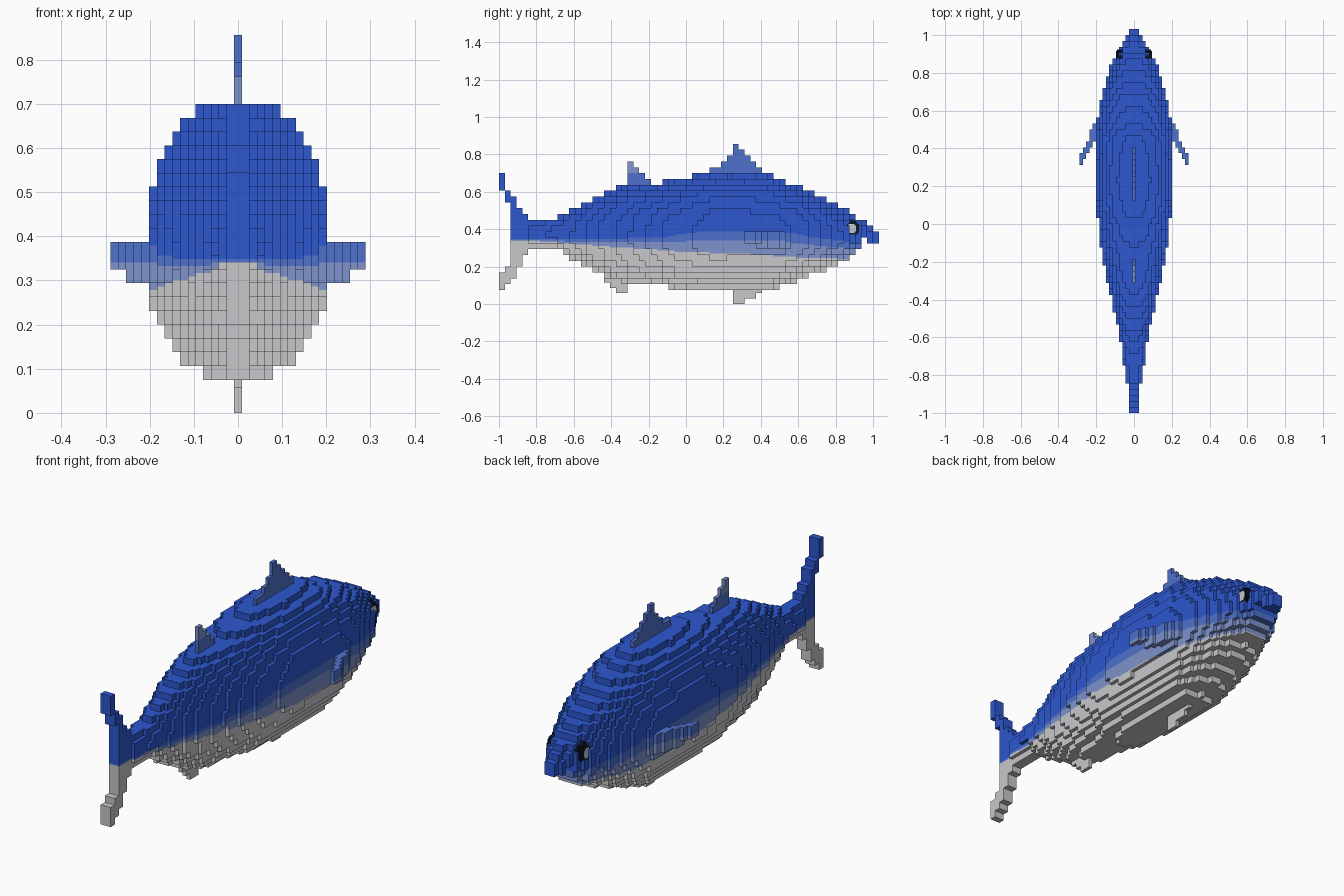
import bpy, bmesh, math

if "Cube" in bpy.data.objects:
    bpy.data.objects.remove(bpy.data.objects["Cube"])

CELL = (0.0175, 0.03125, 0.03125)


def material(name, rgb):
    m = bpy.data.materials.new(name)
    lin = [((c / 255 + 0.055) / 1.055) ** 2.4 if c > 10 else c / 255 / 12.92 for c in rgb]
    m.diffuse_color = (*lin, 1)
    m.use_nodes = True
    m.node_tree.nodes["Principled BSDF"].inputs["Base Color"].default_value = m.diffuse_color
    return m


MATS = [material("deep_blue", (44, 87, 207)), material("mid_blue", (78, 113, 204)),
        material("pale_blue", (126, 147, 204)), material("belly_grey", (200, 200, 203)),
        material("eye_black", (14, 24, 42))]
DEEP, MID, PALE, GREY, BLACK = range(5)


def curve(points, t):
    """Linear interpolation through (t, value) points."""
    for (a, va), (b, vb) in zip(points, points[1:]):
        if t <= b:
            return va + (vb - va) * max(0, t - a) / (b - a)
    return points[-1][1]


def in_poly(poly, y, z):
    hit = False
    for (y1, z1), (y2, z2) in zip(poly, poly[1:] + poly[:1]):
        if (z1 > z) != (z2 > z) and y < (y2 - y1) * (z - z1) / (z2 - z1) + y1:
            hit = not hit
    return hit


def voxels(name, inside, colour, lo, hi, cell=CELL, origin=(0, -1, 0.0125), strips=1):
    """Fill a grid where inside() is true and skin it with blocky faces."""
    org = (origin[0] - cell[0] / 2, origin[1], origin[2])
    rng = [range(math.floor((lo[a] - org[a]) / cell[a]),
                 math.ceil((hi[a] - org[a]) / cell[a]) + 1) for a in range(3)]
    full = {(i, j, k) for i in rng[0] for j in rng[1] for k in rng[2]
            if inside(*[org[a] + (n + 0.5) * cell[a] for a, n in enumerate((i, j, k))])}
    bm = bmesh.new()
    for c in sorted(full):
        for axis in range(3):
            for side in (0, 1):
                n = list(c)
                n[axis] += 2 * side - 1
                if tuple(n) in full:
                    continue
                u, v = ((1, 2), (0, 2), (0, 1))[axis]
                parts = strips if v == 2 else 1
                for s in range(parts):
                    quad = []
                    for du, dv in ((0, 0), (1, 0), (1, 1), (0, 1)):
                        p = [0, 0, 0]
                        p[axis] = c[axis] + side
                        p[u] = c[u] + du
                        p[v] = c[v] + (s + dv) / parts
                        quad.append([org[a] + p[a] * cell[a] for a in range(3)])
                    if (side == 0) != (axis == 1):
                        quad.reverse()
                    f = bm.faces.new([bm.verts.new(q) for q in quad])
                    f.material_index = colour(*f.calc_center_median())
    bmesh.ops.remove_doubles(bm, verts=bm.verts, dist=1e-5)
    me = bpy.data.meshes.new(name)
    bm.to_mesh(me)
    bm.free()
    for m in MATS:
        me.materials.append(m)
    ob = bpy.data.objects.new(name, me)
    bpy.context.collection.objects.link(ob)
    return ob


# body: back line, belly line and half width along y
BACK = [(-.95, .45), (-.74, .45), (-.67, .475), (-.54, .545), (-.42, .606), (-.35, .63),
        (-.1, .655), (.05, .69), (.25, .705), (.45, .69), (.53, .65), (.65, .615), (.72, .58),
        (.8, .54), (.88, .49), (.94, .445), (.98, .42), (1, .39)]
BELLY = [(-.95, .31), (-.7, .30), (-.65, .27), (-.54, .205), (-.42, .14), (-.3, .11),
         (-.12, .105), (-.05, .08), (.45, .08), (.55, .11), (.63, .14), (.72, .17), (.78, .21),
         (.86, .235), (.92, .29), (1, .325)]
WIDTH = [(-.82, .045), (-.65, .06), (-.5, .10), (-.4, .12), (-.3, .14), (-.2, .16), (-.1, .18),
         (0, .19), (.15, .204), (.5, .2), (.6, .19), (.7, .165), (.8, .135), (.85, .115),
         (.9, .09), (.95, .065), (1, .03)]


def body_inside(x, y, z):
    if y < -.84 or (.938 < y < .969 and z < .356):      # mouth slot
        return False
    top, low = curve(BACK, y), curve(BELLY, y)
    mid = low + .46 * (top - low)
    h = (z - mid) / (top - mid if z > mid else mid - low)
    return abs(h) < 1 and (abs(x) / curve(WIDTH, y)) ** 2.4 + abs(h) ** 2.4 < 1


# colour bands: blue back fading to grey belly
BLUE_EDGE = [(-.8, .345), (-.5, .345), (-.1, .36), (.1, .39), (.5, .39), (.7, .355), (.95, .32)]
GREY_EDGE = [(-.8, .338), (-.5, .312), (-.3, .30), (0, .277), (.3, .27), (.6, .25), (.9, .24)]


def bands(x, y, z):
    b, g = curve(BLUE_EDGE, y), curve(GREY_EDGE, y)
    return DEEP if z > b else GREY if z < g else MID if z > g + .6 * (b - g) else PALE


voxels("body", body_inside, bands, (-.25, -1, 0), (.25, .99, .75), strips=4)


# flat fins on the centre line
def fin(name, poly, half, colour, **kw):
    lo = (-.03, min(p[0] for p in poly), min(p[1] for p in poly))
    hi = (.03, max(p[0] for p in poly), max(p[1] for p in poly))
    voxels(name, lambda x, y, z: abs(x) < half and in_poly(poly, y, z), colour, lo, hi, **kw)


fin("tail_fin", [(-1, .71), (-.975, .70), (-.95, .61), (-.9, .535), (-.83, .46), (-.8, .45),
                 (-.8, .30), (-.83, .295), (-.88, .22), (-.93, .14), (-.96, .08), (-1, .07),
                 (-1, .14), (-.94, .22), (-.94, .52), (-1, .63)], .026, bands, strips=4)
fin("rear_dorsal_fin", [(-.315, .58), (-.315, .77), (-.27, .75), (-.22, .69), (-.17, .62),
                        (-.17, .58)], .01, lambda x, y, z: PALE if z > .69 else MID)
fin("front_dorsal_fin", [(.1, .66), (.15, .73), (.2, .76), (.25, .80), (.255, .86), (.29, .86),
                         (.31, .80), (.4, .735), (.47, .66)], .01, lambda x, y, z: MID)
LOW = dict(cell=(.0175, .03125, .029), origin=(0, -1, 0))
fin("anal_fin", [(-.44, .15), (-.40, .09), (-.38, .055), (-.34, .055), (-.31, .09),
                 (-.28, .15)], .01, lambda x, y, z: GREY, **LOW)
fin("pelvic_fin", [(.26, .12), (.26, 0), (.3, 0), (.32, .03), (.38, .05), (.42, .12)], .01,
    lambda x, y, z: GREY, **LOW)


# side fins, swept out and back
def side_fin(x, y, z):
    x = abs(x)
    return (.17 < x < .289 and abs(y - (.50 - 2 * (x - .2))) < .04
            and (.294 if x < .255 else .325) < z < .388)


voxels("pectoral_fins", side_fin, lambda x, y, z: PALE if z < .335 else MID,
       (-.3, .28, .28), (.3, .62, .4), strips=2)

# eyes: dark discs with a pale centre, in finer blocks
for side, label in ((1, "right"), (-1, "left")):
    c = (.072 * side, .885, .405)
    voxels(label + "_eye",
           lambda x, y, z: ((x - c[0]) / .028) ** 2 + ((y - c[1]) / .043) ** 2
           + ((z - c[2]) / .047) ** 2 < 1,
           lambda x, y, z: GREY if math.hypot(y - c[1], z - c[2]) < .024 else BLACK,
           [v - .05 for v in c], [v + .05 for v in c], cell=(.007, .008, .008), origin=c)
